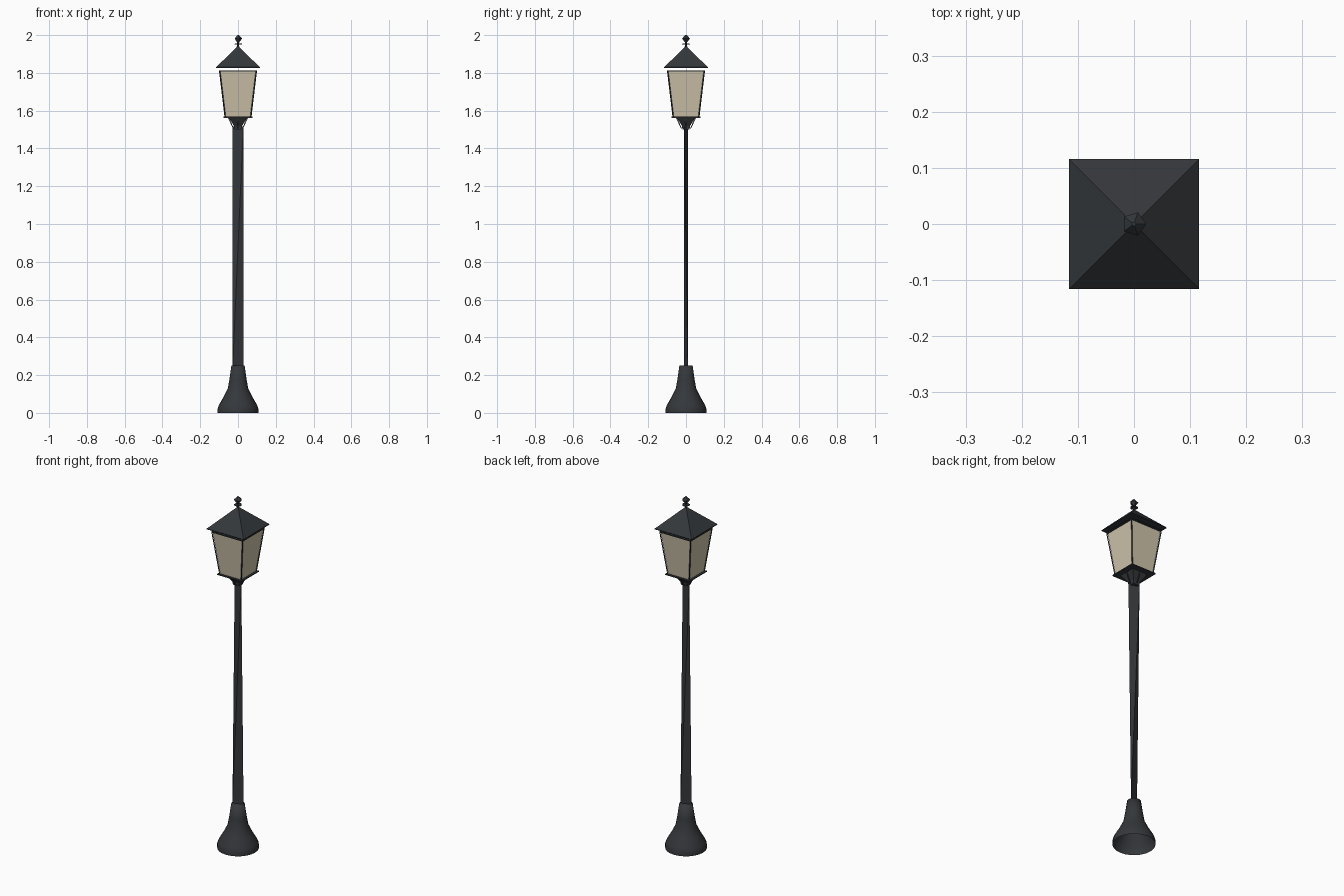
import bpy, bmesh
from math import pi, cos, sin, sqrt
from mathutils import Vector

if "Cube" in bpy.data.objects:
    bpy.data.objects.remove(bpy.data.objects["Cube"])


def material(name, color):
    m = bpy.data.materials.new(name)
    m.diffuse_color = color
    m.use_nodes = True
    m.node_tree.nodes["Principled BSDF"].inputs["Base Color"].default_value = m.diffuse_color
    return m


IRON = material("dark_iron", (0.035, 0.039, 0.044, 1))
GLASS = material("frosted_glass", (0.62, 0.55, 0.41, 1))


def finish(bm, name, mat, smooth=False):
    bmesh.ops.recalc_face_normals(bm, faces=bm.faces)
    me = bpy.data.meshes.new(name)
    bm.to_mesh(me)
    bm.free()
    me.materials.append(mat)
    for p in me.polygons:
        p.use_smooth = smooth
    ob = bpy.data.objects.new(name, me)
    bpy.context.collection.objects.link(ob)
    return ob


def loft(name, profile, sides, mat, caps=(False, False), turn=0.0, smooth=False):
    """Stack of regular rings given as (radius, z)."""
    bm = bmesh.new()
    rings = [[bm.verts.new((r * cos(turn + 2 * pi * i / sides),
                            r * sin(turn + 2 * pi * i / sides), z))
              for i in range(sides)] for r, z in profile]
    for a, b in zip(rings, rings[1:]):
        for i in range(sides):
            j = (i + 1) % sides
            bm.faces.new((a[i], a[j], b[j], b[i]))
    if caps[0]:
        bm.faces.new(rings[0][::-1])
    if caps[1]:
        bm.faces.new(rings[-1])
    return finish(bm, name, mat, smooth)


def square(name, profile, mat, caps=(True, True)):
    """Square loft given as (half width, z)."""
    return loft(name, [(h * sqrt(2), z) for h, z in profile], 4, mat, caps, pi / 4)


def bar(name, p, q, width):
    """Thin square bar between two points."""
    p, q = Vector(p), Vector(q)
    bm = bmesh.new()
    bmesh.ops.create_cube(bm, size=1)
    bmesh.ops.scale(bm, vec=(width, width, (q - p).length), verts=bm.verts)
    rot = (q - p).to_track_quat('Z', 'Y').to_matrix()
    bmesh.ops.rotate(bm, cent=(0, 0, 0), matrix=rot, verts=bm.verts)
    bmesh.ops.translate(bm, vec=(p + q) / 2, verts=bm.verts)
    return finish(bm, name, IRON)


# flared round base, open underneath
loft("base", [(0.108, 0), (0.108, 0.022), (0.102, 0.04), (0.076, 0.085), (0.054, 0.13),
              (0.045, 0.18), (0.035, 0.25)], 24, IRON, (False, True), smooth=True)

# twisted, wedge-like low-poly pole
bm = bmesh.new()
for p in [(-0.028, -0.01, 0.24), (0.028, 0.01, 0.24), (-0.028, 0.01, 1.515), (0.028, -0.01, 1.515)]:
    bm.verts.new(p)
bmesh.ops.convex_hull(bm, input=bm.verts)
finish(bm, "pole", IRON)

# lantern seat and its struts
square("lantern_seat", [(0.018, 1.50), (0.022, 1.52), (0.048, 1.562)], IRON)
square("lantern_plate", [(0.077, 1.562), (0.077, 1.568)], IRON)
for k in range(4):
    c, s = cos(k * pi / 2), sin(k * pi / 2)
    bar("seat_strut", (0.024 * c, 0.024 * s, 1.505), (0.05 * c, 0.05 * s, 1.562), 0.005)

# glass panes with corner bars and a top rim
square("glass", [(0.066, 1.568), (0.094, 1.808)], GLASS, (False, False))
corners = [(1, 1), (-1, 1), (-1, -1), (1, -1)]
for k, (x, y) in enumerate(corners):
    bar("corner_bar", (0.068 * x, 0.068 * y, 1.568), (0.097 * x, 0.097 * y, 1.81), 0.005)
    u, v = corners[(k + 1) % 4]
    bar("top_rim", (0.097 * x, 0.097 * y, 1.81), (0.097 * u, 0.097 * v, 1.81), 0.006)

# pyramid roof
square("roof", [(0.116, 1.826), (0.116, 1.83), (0.003, 1.94)], IRON)

# low-poly finial
loft("finial_stem", [(0.007, 1.932), (0.005, 1.97)], 4, IRON, (True, True))
loft("finial_disc", [(0.022, 1.951), (0.02, 1.956)], 5, IRON, (True, True))
loft("finial_knob", [(0.005, 1.96), (0.022, 1.982), (0.004, 2.0)], 5, IRON, (True, True))
